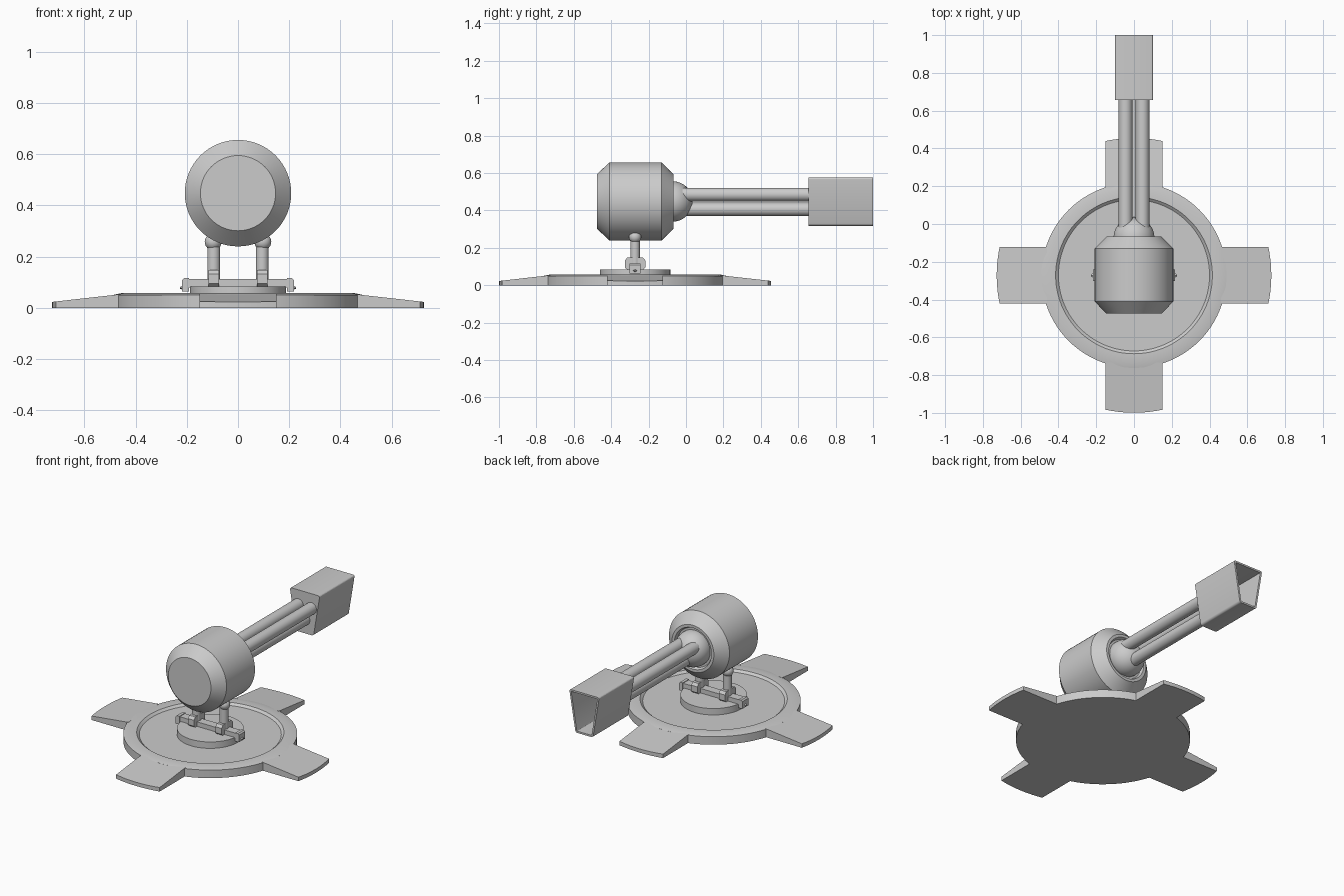
import bpy, bmesh, math
from mathutils import Matrix, Vector

if "Cube" in bpy.data.objects:
    bpy.data.objects.remove(bpy.data.objects["Cube"])

CY = -0.272      # centre of the base and pivot
AZ = 0.448       # height of the gun axis


def finish(name, bm, smooth=True):
    bmesh.ops.recalc_face_normals(bm, faces=bm.faces)
    me = bpy.data.meshes.new(name)
    bm.to_mesh(me)
    bm.free()
    ob = bpy.data.objects.new(name, me)
    bpy.context.collection.objects.link(ob)
    if smooth:
        bpy.ops.object.select_all(action='DESELECT')
        ob.select_set(True)
        bpy.context.view_layer.objects.active = ob
        bpy.ops.object.shade_smooth_by_angle(angle=math.radians(25))
    return ob


def lathe(name, profile, loc, along_y=False, steps=64):
    """Spin (radius, height) points about z, or about y."""
    bm = bmesh.new()
    vs = [bm.verts.new((r, 0, h)) for r, h in profile]
    es = [bm.edges.new(p) for p in zip(vs, vs[1:])]
    bmesh.ops.spin(bm, geom=vs + es, cent=(0, 0, 0), axis=(0, 0, 1),
                   angle=math.tau, steps=steps, use_merge=True)
    bmesh.ops.remove_doubles(bm, verts=bm.verts, dist=1e-5)
    m = Matrix.Translation(loc)
    if along_y:
        m = m @ Matrix.Rotation(-math.pi / 2, 4, 'X')
    bmesh.ops.transform(bm, matrix=m, verts=bm.verts)
    return finish(name, bm)


def cylinder(name, r, h0, h1, loc, along_y=False, steps=32):
    return lathe(name, [(0, h0), (r, h0), (r, h1), (0, h1)], loc, along_y, steps)


def ball(name, r, loc):
    bm = bmesh.new()
    bmesh.ops.create_uvsphere(bm, u_segments=48, v_segments=24, radius=r,
                              matrix=Matrix.Translation(loc))
    return finish(name, bm)


def prism(name, pts, depth, matrix):
    """Extrude a closed 2D outline along its local z, then place it."""
    bm = bmesh.new()
    f = bm.faces.new([bm.verts.new((x, y, 0)) for x, y in pts])
    ext = bmesh.ops.extrude_face_region(bm, geom=[f])
    bmesh.ops.translate(bm, vec=(0, 0, depth),
                        verts=[g for g in ext['geom'] if isinstance(g, bmesh.types.BMVert)])
    bmesh.ops.transform(bm, matrix=matrix, verts=bm.verts)
    return finish(name, bm, False)


# base plate with sloped lip and recessed floor
lathe("base_plate", [(0, 0), (0.49, 0), (0.49, 0.05), (0.457, 0.057), (0.415, 0.057),
                     (0.40, 0.044), (0, 0.044)], (0, CY, 0), steps=96)

# four sloping feet with curved outer ends
for i in range(4):
    bm = bmesh.new()
    a = math.asin(0.15 / 0.727)
    plan = [(0.46, -0.15)]
    plan += [(0.727 * math.cos(t), 0.727 * math.sin(t))
             for t in [a * (k / 5 - 1) for k in range(11)]]
    plan += [(0.46, 0.15)]
    low = [bm.verts.new((x, y, 0)) for x, y in plan]
    top = [bm.verts.new((x, y, 0.053 - 0.03 * (x - 0.46) / 0.267)) for x, y in plan]
    bm.faces.new(low)
    bm.faces.new(top)
    n = len(plan)
    for k in range(n):
        j = (k + 1) % n
        bm.faces.new((low[k], low[j], top[j], top[k]))
    bmesh.ops.transform(bm, verts=bm.verts, matrix=Matrix.Translation((0, CY, 0))
                        @ Matrix.Rotation(i * math.pi / 2, 4, 'Z'))
    finish(f"foot_{i + 1}", bm)

# turntable and the crossbar clipped over its edge
cylinder("turntable", 0.188, 0.04, 0.084, (0, CY, 0), steps=64)
across_y = Matrix.Translation((0, CY + 0.026, 0)) @ Matrix.Rotation(math.pi / 2, 4, 'X')
prism("crossbar", [(-0.2, 0.08), (0.2, 0.08), (0.2, 0.112), (-0.2, 0.112)], 0.052, across_y)

along_x = Matrix(((0, 0, 1, 0), (1, 0, 0, CY), (0, 1, 0, 0), (0, 0, 0, 1)))
octagon = [(-0.04, 0.082), (0.04, 0.082), (0.055, 0.095), (0.055, 0.132),
           (0.042, 0.148), (-0.042, 0.148), (-0.055, 0.132), (-0.055, 0.095)]
for side, s in (("left", -1), ("right", 1)):
    # bar end clips with small pointed studs
    clip = [(0.192, 0.064), (0.218, 0.064), (0.218, 0.108), (0.21, 0.116), (0.192, 0.116)]
    m = Matrix.Translation((0, CY + 0.03, 0)) @ Matrix.Rotation(math.pi / 2, 4, 'X')
    prism(f"{side}_end_clip", [(s * x, z) for x, z in clip], 0.06, m)
    bm = bmesh.new()
    bmesh.ops.create_cone(bm, cap_ends=True, segments=4, radius1=0.02, radius2=0.005, depth=0.02,
                          matrix=Matrix.Translation((s * 0.217, CY, 0.078))
                          @ Matrix.Rotation(s * math.pi / 2, 4, 'Y'))
    bmesh.ops.scale(bm, vec=(1, 1, 0.6), verts=bm.verts,
                    space=Matrix.Translation((0, 0, -0.078)))
    finish(f"{side}_stud", bm, False)
    # clamp, post and ball joint carrying the drum
    prism(f"{side}_clamp", octagon, 0.042,
          Matrix.Translation((s * 0.095 - 0.021, 0, 0)) @ along_x)
    cylinder(f"{side}_post", 0.025, 0.09, 0.27, (s * 0.095, CY, 0))
    ball(f"{side}_ball_joint", 0.033, (s * 0.097, CY, 0.258))

# chamfered drum with a rimmed rear socket and its dome
lathe("drum_body", [(0, -0.475), (0.147, -0.475), (0.208, -0.41), (0.208, -0.13),
                    (0.145, -0.067), (0.128, -0.067), (0.12, -0.085), (0, -0.085)],
      (0, 0, AZ), True)
ball("socket_dome", 0.108, (0, -0.072, AZ))

# three barrels in a triangle
for name, x, z in (("left", -0.045, 0.485), ("right", 0.045, 0.485), ("lower", 0, 0.406)):
    cylinder(f"{name}_barrel", 0.036, -0.06, 0.67, (x, 0, z), True)

# hollow muzzle box, wide at the top, with rounded corners
bm = bmesh.new()
corners = [(-0.103, 0.576), (0.103, 0.576), (0.06, 0.318), (-0.06, 0.318)]
bm.faces.new([bm.verts.new((x, 0.656, z)) for x, z in corners])
bmesh.ops.bevel(bm, geom=bm.verts[:], offset=0.012, segments=4, profile=0.5, affect='VERTICES')
bm.faces.ensure_lookup_table()
ext = bmesh.ops.extrude_face_region(bm, geom=[bm.faces[0]], use_keep_orig=True)
bmesh.ops.translate(bm, vec=(0, 0.344, 0),
                    verts=[g for g in ext['geom'] if isinstance(g, bmesh.types.BMVert)])
bmesh.ops.recalc_face_normals(bm, faces=bm.faces)
mouth = max(bm.faces, key=lambda f: f.calc_center_median().y)
bmesh.ops.inset_region(bm, faces=[mouth], thickness=0.011, use_even_offset=True)
ext = bmesh.ops.extrude_face_region(bm, geom=[mouth])
bmesh.ops.translate(bm, vec=(0, -0.32, 0),
                    verts=[g for g in ext['geom'] if isinstance(g, bmesh.types.BMVert)])
if mouth.is_valid:
    bmesh.ops.delete(bm, geom=[mouth], context='FACES_ONLY')
finish("muzzle_box", bm)
